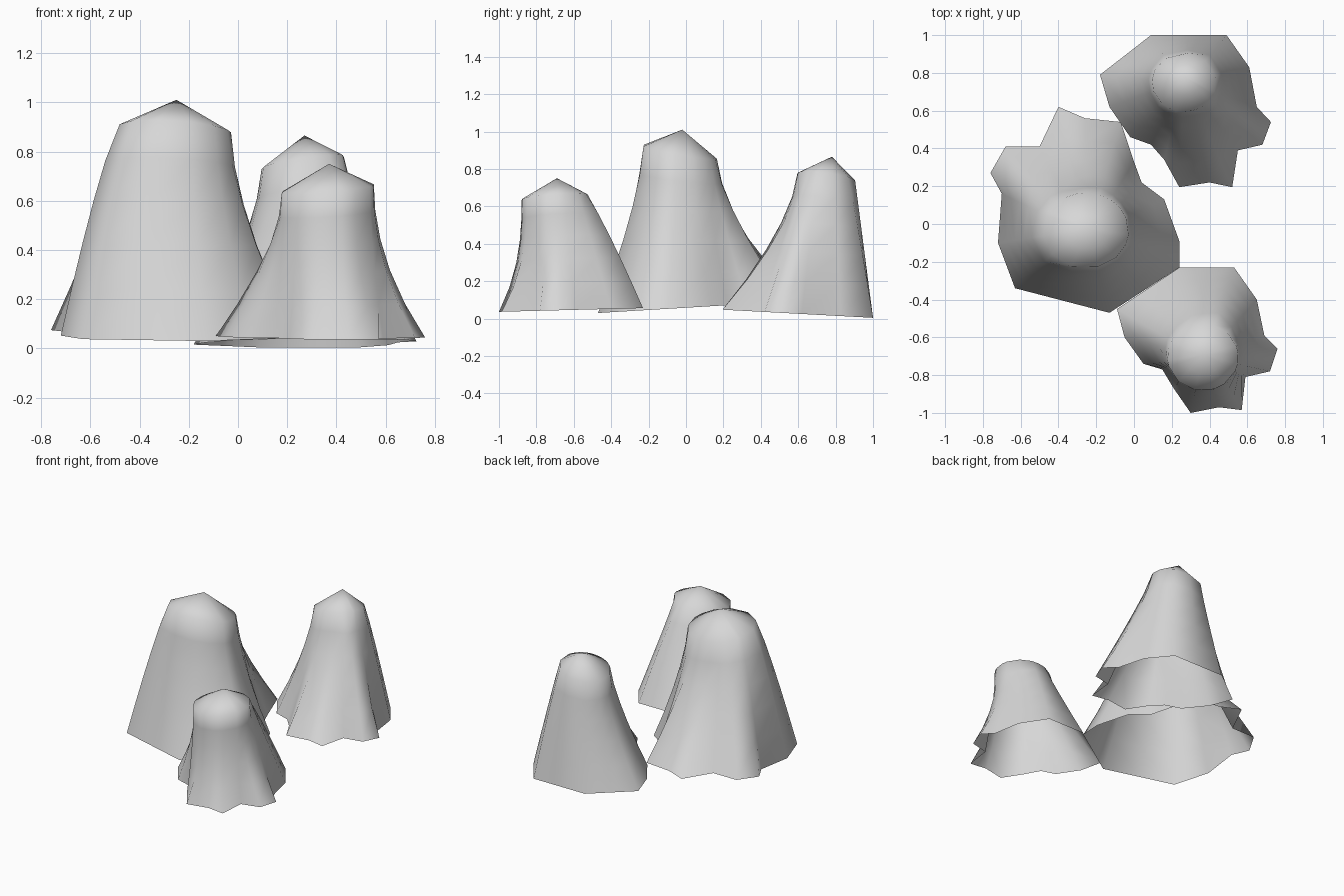
import bpy
import bmesh
from math import atan2, cos, sin
from mathutils import Vector

if "Cube" in bpy.data.objects:
    bpy.data.objects.remove(bpy.data.objects["Cube"])

# Single plain colour
grey = bpy.data.materials.new("plain_grey")
grey.use_nodes = True
colour = (0.68, 0.68, 0.68, 1)
grey.diffuse_color = colour
grey.node_tree.nodes["Principled BSDF"].inputs["Base Color"].default_value = colour

DROPS = (0.17, 0.36, 0.56, 0.78, 1)  # how far down the skirt each ring lies
LONG_EDGE = 0.27


def split_long_edges(hem, sags):
    """Return (point, sag) pairs with long hem edges halved."""
    result = []
    for i, corner in enumerate(hem):
        j = (i + 1) % len(hem)
        point, following = Vector(corner), Vector(hem[j])
        result.append((point, sags[i]))
        if (following - point).length > LONG_EDGE:
            result.append(((point + following) / 2, (sags[i] + sags[j]) / 2))
    return result


def draped_mound(name, peak, centre, radii, crown_z, crown_tilt, hem, sags, hem_z, hem_slope):
    """Open draped shell: apex, sloping round crown, and a folded skirt.

    A sag of 1 hangs straight from crown to hem; a larger sag curves inward."""
    bm = bmesh.new()
    apex = bm.verts.new(peak)
    centre = Vector(centre)
    tilt = Vector(crown_tilt)
    points = split_long_edges(hem, sags)

    crown = []
    for point, _ in points:
        away = point - centre
        angle = atan2(away.y, away.x)
        offset = Vector((radii[0] * cos(angle), radii[1] * sin(angle)))
        crown.append(Vector((*(centre + offset), crown_z + tilt.dot(offset))))

    # Crown rings, then skirt rings that blend the round crown into the wavy hem
    rings = [[bm.verts.new(apex.co.lerp(rim, 0.53)) for rim in crown],
             [bm.verts.new(rim) for rim in crown]]
    for drop in DROPS:
        ring = []
        for rim, (point, sag) in zip(crown, points):
            spot = rim.xy.lerp(point, drop ** sag)
            low_z = hem_z + hem_slope * point.y
            ring.append(bm.verts.new((*spot, rim.z + (low_z - rim.z) * drop)))
        rings.append(ring)

    # Skin the apex and the rings
    count = len(points)
    for i in range(count):
        j = (i + 1) % count
        bm.faces.new((apex, rings[0][j], rings[0][i]))
        for upper, lower in zip(rings, rings[1:]):
            bm.faces.new((upper[i], upper[j], lower[j], lower[i]))
    for face in bm.faces:
        face.smooth = True

    mesh = bpy.data.meshes.new(name)
    bm.to_mesh(mesh)
    bm.free()
    mesh.materials.append(grey)
    bpy.context.collection.objects.link(bpy.data.objects.new(name, mesh))


# Large mound on the right
draped_mound(
    "large_mound", peak=(-.25, -.02, 1.01), centre=(-.255, -.035), radii=(.228, .2),
    crown_z=.89, crown_tilt=(-.07, -.18),
    hem=[(.24, -.23), (-.13, -.47), (-.63, -.34), (-.72, -.1), (-.7, .16),
         (-.76, .27), (-.68, .41), (-.5, .41), (-.4, .62), (-.26, .56),
         (-.07, .54), (0, .33), (.04, .22), (.16, .13), (.24, -.09)],
    sags=[1.5, 1.4, .87, .8, .9, 1.2, 1.2, 1.2, 1.7, 1.5, 1.35, 1.2, 1.2, 1.45, 1.6],
    hem_z=.058, hem_slope=.06)

# Small mound at the front
draped_mound(
    "front_mound", peak=(.37, -.69, .75), centre=(.365, -.705), radii=(.188, .178),
    crown_z=.65, crown_tilt=(.08, .08),
    hem=[(-.09, -.45), (.24, -.23), (.53, -.23), (.65, -.4), (.69, -.59),
         (.76, -.66), (.72, -.78), (.59, -.81), (.57, -.985), (.45, -.97),
         (.3, -1), (.21, -.87), (.15, -.77), (.05, -.74), (-.05, -.6)],
    sags=[1.45, 1.05, .87, 1.05, 1.4, 2, 2, 1.7, 2.5, 2.4, 2.5, 1.8, 1.6, 1.7, 1.5],
    hem_z=.062, hem_slope=.026)

# Medium mound at the back
draped_mound(
    "back_mound", peak=(.27, .78, .865), centre=(.265, .75), radii=(.17, .155),
    crown_z=.755, crown_tilt=(.15, -.13),
    hem=[(-.18, .79), (.09, 1), (.49, 1), (.61, .83), (.65, .62),
         (.725, .54), (.68, .42), (.55, .39), (.52, .195), (.4, .22),
         (.24, .195), (.16, .34), (.09, .42), (-.02, .46), (-.13, .62)],
    sags=[1.5, 1.1, .9, .95, 1.05, 1.3, 1.1, 1.1, 1.55, 1.5, 1.5, 1.15, 1.15, 1.3, 1.5],
    hem_z=.058, hem_slope=-.054)
